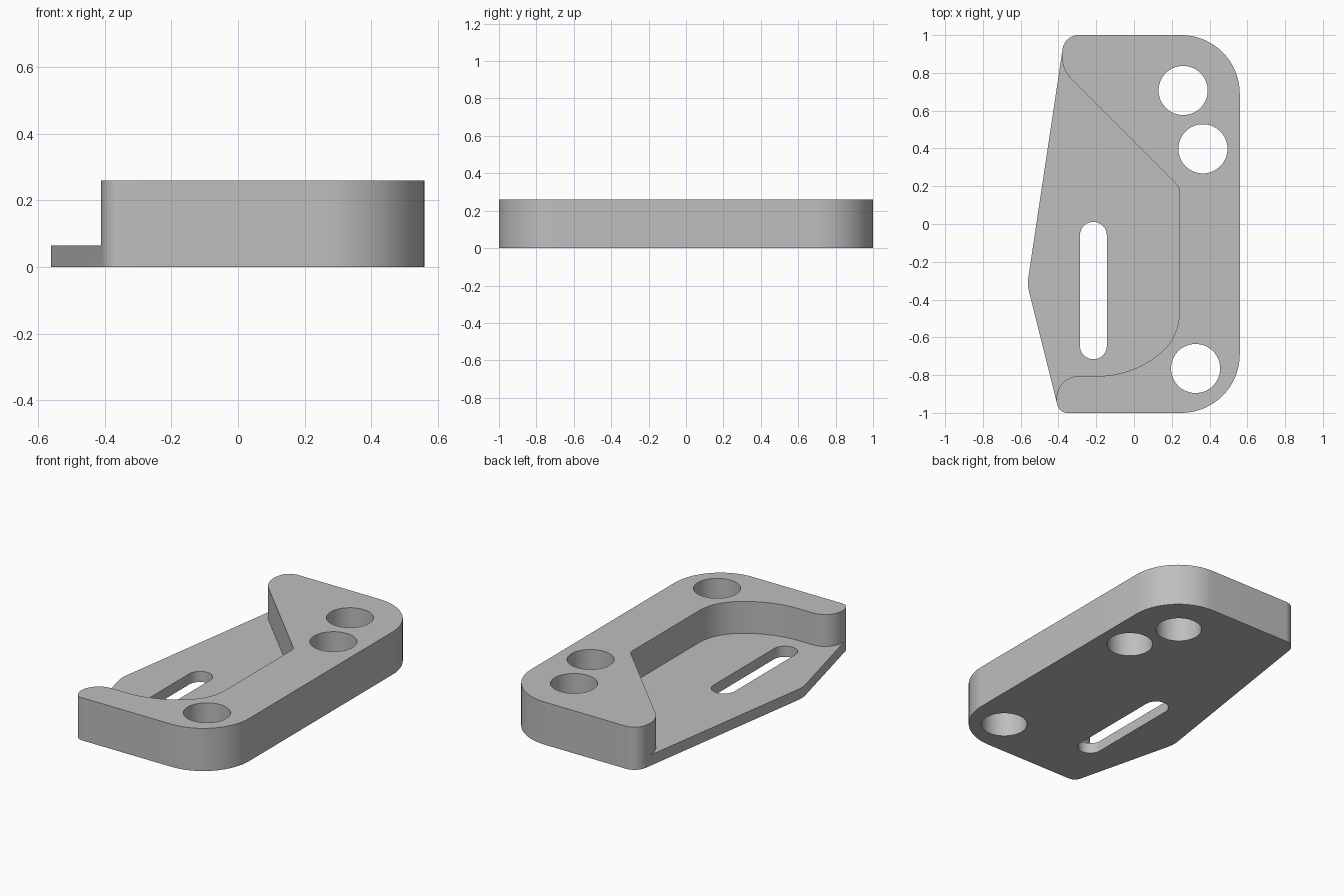
import bpy, bmesh, math
from mathutils import Vector

if "Cube" in bpy.data.objects:
    bpy.data.objects.remove(bpy.data.objects["Cube"])

HEIGHT, FLOOR = 0.26, 0.065


def rounded(corners, step=math.radians(5)):
    """Turn (x, y, radius) corners into a filleted outline."""
    pts = []
    n = len(corners)
    for i, (x, y, r) in enumerate(corners):
        p = Vector((x, y))
        if r == 0:
            pts.append(p)
            continue
        a = (Vector(corners[i - 1][:2]) - p).normalized()
        b = (Vector(corners[(i + 1) % n][:2]) - p).normalized()
        half = a.angle(b) / 2
        centre = p + (a + b).normalized() * (r / math.sin(half))
        start = p + a * (r / math.tan(half)) - centre
        end = p + b * (r / math.tan(half)) - centre
        a0 = math.atan2(start.y, start.x)
        sweep = math.atan2(start.x * end.y - start.y * end.x, start.dot(end))
        k = max(3, math.ceil(abs(sweep) / step))
        for j in range(k + 1):
            t = a0 + sweep * j / k
            pts.append(centre + Vector((math.cos(t), math.sin(t))) * r)
    return pts


def prism(name, pts, z0, z1):
    """Extrude a flat outline from z0 to z1."""
    bm = bmesh.new()
    face = bm.faces.new([bm.verts.new((p.x, p.y, z0)) for p in pts])
    top = bmesh.ops.extrude_face_region(bm, geom=[face])
    verts = [v for v in top["geom"] if isinstance(v, bmesh.types.BMVert)]
    bmesh.ops.translate(bm, verts=verts, vec=(0, 0, z1 - z0))
    bmesh.ops.recalc_face_normals(bm, faces=bm.faces)
    mesh = bpy.data.meshes.new(name)
    bm.to_mesh(mesh)
    bm.free()
    ob = bpy.data.objects.new(name, mesh)
    bpy.context.collection.objects.link(ob)
    return ob


def stadium(x, y0, y1, r, n=32):
    """Circle, or a slot when y0 and y1 differ."""
    pts = []
    for cy, a0 in ((y1, 0), (y0, math.pi)):
        last = n + 1 if y0 != y1 else n
        for j in range(last):
            t = a0 + math.pi * j / n
            pts.append(Vector((x + r * math.cos(t), cy + r * math.sin(t))))
    return pts


# Full-height block
plate = prism("bracket_plate", rounded([
    (-0.395, -1, 0.055), (0.56, -1, 0.31), (0.56, 1, 0.31),
    (-0.367, 1, 0.085), (-0.565, -0.32, 0.2)]), 0, HEIGHT)

# Pocket open to the left side, leaving a thin floor
cutters = [prism("pocket_cutter", rounded([
    (-0.9, 1, 0), (-0.368, 1, 0), (-0.3945, 0.83, 0.18),
    (0.24, 0.195, 0.05), (0.24, -0.607, 0.28), (-0.017, -0.805, 0.52),
    (-0.445, -0.805, 0.12), (-0.396, -1, 0), (-0.9, -1, 0)]),
    FLOOR, HEIGHT + 0.2)]

# Three round holes and the long slot
for i, (x, y) in enumerate([(0.26, 0.707), (0.365, 0.398), (0.326, -0.765)]):
    cutters.append(prism(f"hole_cutter_{i}", stadium(x, y, y, 0.13), -0.1, 0.5))
cutters.append(prism("slot_cutter", stadium(-0.215, -0.645, -0.06, 0.071), -0.1, 0.5))

bpy.context.view_layer.objects.active = plate
plate.select_set(True)
for c in cutters:
    mod = plate.modifiers.new(c.name, "BOOLEAN")
    mod.operation = "DIFFERENCE"
    mod.solver = "EXACT"
    mod.object = c
    bpy.ops.object.modifier_apply(modifier=mod.name)
    bpy.data.objects.remove(c)

# Plain grey finish
grey = bpy.data.materials.new("grey")
grey.diffuse_color = (0.52, 0.52, 0.52, 1)
grey.use_nodes = True
grey.node_tree.nodes["Principled BSDF"].inputs["Base Color"].default_value = grey.diffuse_color
plate.data.materials.clear()
plate.data.materials.append(grey)
bpy.ops.object.shade_smooth_by_angle(angle=math.radians(30))
